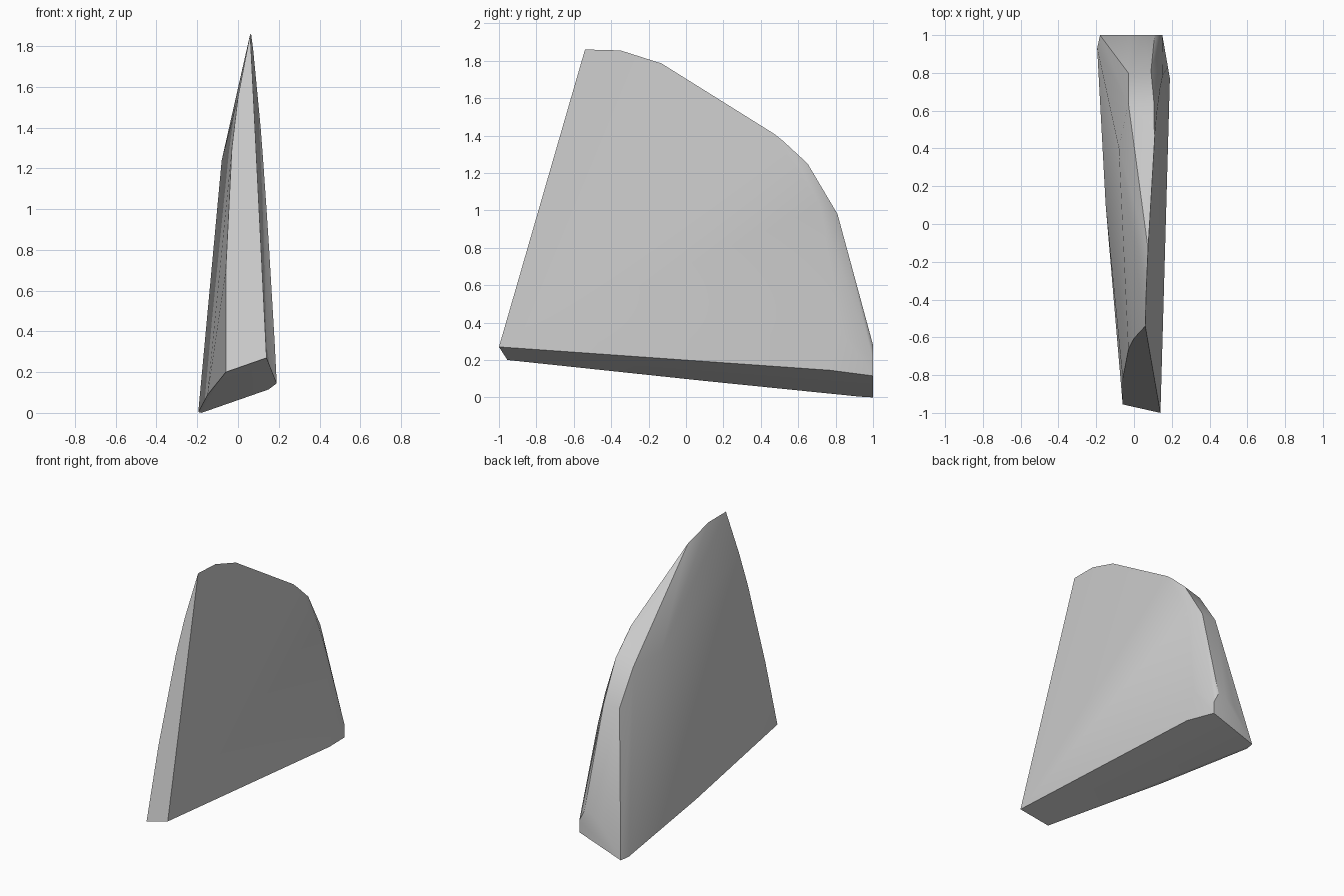
import bpy, bmesh, math

if "Cube" in bpy.data.objects:
    bpy.data.objects.remove(bpy.data.objects["Cube"])

# Outline points of the shard; their convex hull forms the solid
front_edge = [(0.14, -1, 0.27), (-0.06, -0.955, 0.20), (-0.06, -0.818, 0.70),
              (-0.03, -0.664, 1.30), (0.0, -0.605, 1.55), (0.06, -0.54, 1.86)]
base_edge = [(0.19, 0.77, 0.145), (0.15, 1, 0.115), (-0.18, 1, 0.0),
             (-0.195, 0.93, 0.004), (-0.15, 0.1, 0.088)]
back_face = [(0.15, 1, 0.20), (0.109, 1, 0.28), (0.05, 1, 0.27), (-0.027, 1, 0.229)]
ridge = [(0.09, 0.81, 0.98), (-0.03, 0.80, 0.98), (0.105, 0.65, 1.25),
         (-0.03, 0.64, 1.22), (0.105, 0.52, 1.37), (-0.08, 0.40, 1.24)]


# Points lying on the flat right side, given as (y, z)
def on_right_side(y, z):
    return (0.1797 + 0.0242 * y - 0.0573 * z, y, z)


right_rim = [on_right_side(*p) for p in [
    (-0.35, 1.855), (-0.13, 1.785), (0.47, 1.41), (0.60, 1.25),
    (0.72, 1.02), (0.79, 0.80), (0.83, 0.35)]]

bm = bmesh.new()
for p in front_edge + base_edge + back_face + ridge + right_rim:
    bm.verts.new(p)
hull = bmesh.ops.convex_hull(bm, input=bm.verts)
bmesh.ops.delete(bm, geom=list({v for v in hull["geom_interior"] + hull["geom_unused"]
                                if isinstance(v, bmesh.types.BMVert)}), context='VERTS')
bmesh.ops.dissolve_limit(bm, angle_limit=math.radians(1), verts=bm.verts, edges=bm.edges)
bmesh.ops.recalc_face_normals(bm, faces=bm.faces)

mesh = bpy.data.meshes.new("stone_shard")
bm.to_mesh(mesh)
bm.free()
shard = bpy.data.objects.new("stone_shard", mesh)
bpy.context.collection.objects.link(shard)

# Plain grey stone
grey = bpy.data.materials.new("light_grey")
grey.diffuse_color = (0.6, 0.6, 0.6, 1)
grey.use_nodes = True
grey.node_tree.nodes["Principled BSDF"].inputs["Base Color"].default_value = grey.diffuse_color
mesh.materials.append(grey)

# Soft facets, crisp main edges
bpy.context.view_layer.objects.active = shard
shard.select_set(True)
bpy.ops.object.shade_smooth_by_angle(angle=math.radians(30))
